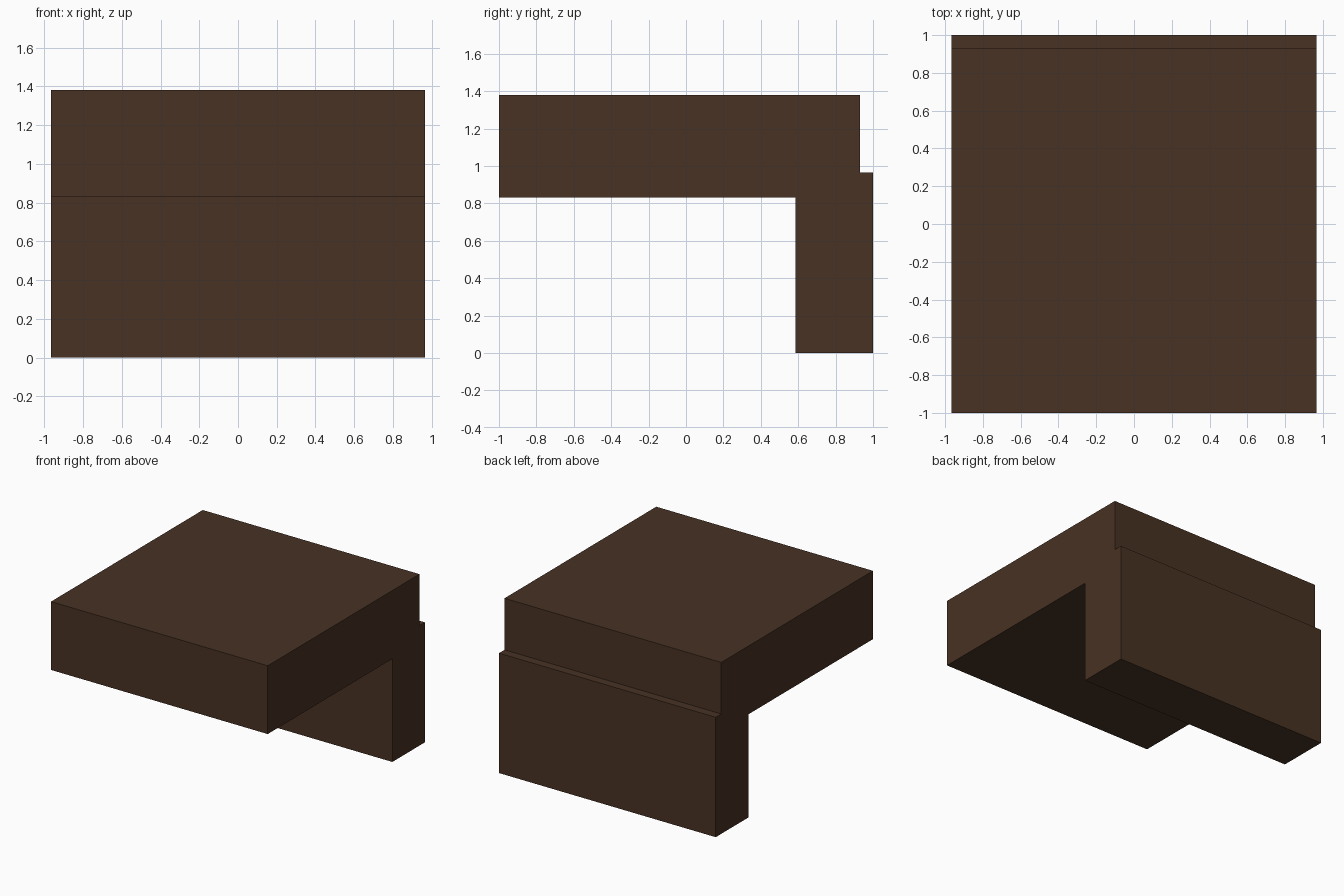
import bpy
import bmesh

if "Cube" in bpy.data.objects:
    bpy.data.objects.remove(bpy.data.objects["Cube"])

HALF_WIDTH = 0.965

# Side profile (y, z): thick top slab with a rear leg that steps out behind it
PROFILE = [(-1, 0.83), (0.585, 0.83), (0.585, 0), (1, 0),
           (1, 0.965), (0.93, 0.965), (0.93, 1.38), (-1, 1.38)]

wood = bpy.data.materials.new("dark_brown")
wood.diffuse_color = (0.065, 0.032, 0.017, 1)
wood.use_nodes = True
wood.node_tree.nodes["Principled BSDF"].inputs["Base Color"].default_value = wood.diffuse_color


def extrude_profile(name, profile, half_width, material):
    """Extrude a y-z outline symmetrically along x."""
    bm = bmesh.new()
    face = bm.faces.new([bm.verts.new((-half_width, y, z)) for y, z in profile])
    result = bmesh.ops.extrude_face_region(bm, geom=[face], use_keep_orig=True)
    moved = [v for v in result["geom"] if isinstance(v, bmesh.types.BMVert)]
    bmesh.ops.translate(bm, verts=moved, vec=(2 * half_width, 0, 0))
    bmesh.ops.recalc_face_normals(bm, faces=bm.faces)
    mesh = bpy.data.meshes.new(name)
    bm.to_mesh(mesh)
    bm.free()
    mesh.materials.append(material)
    obj = bpy.data.objects.new(name, mesh)
    bpy.context.collection.objects.link(obj)
    return obj


# Slab and leg as one closed solid
extrude_profile("slab_with_rear_leg", PROFILE, HALF_WIDTH, wood)
